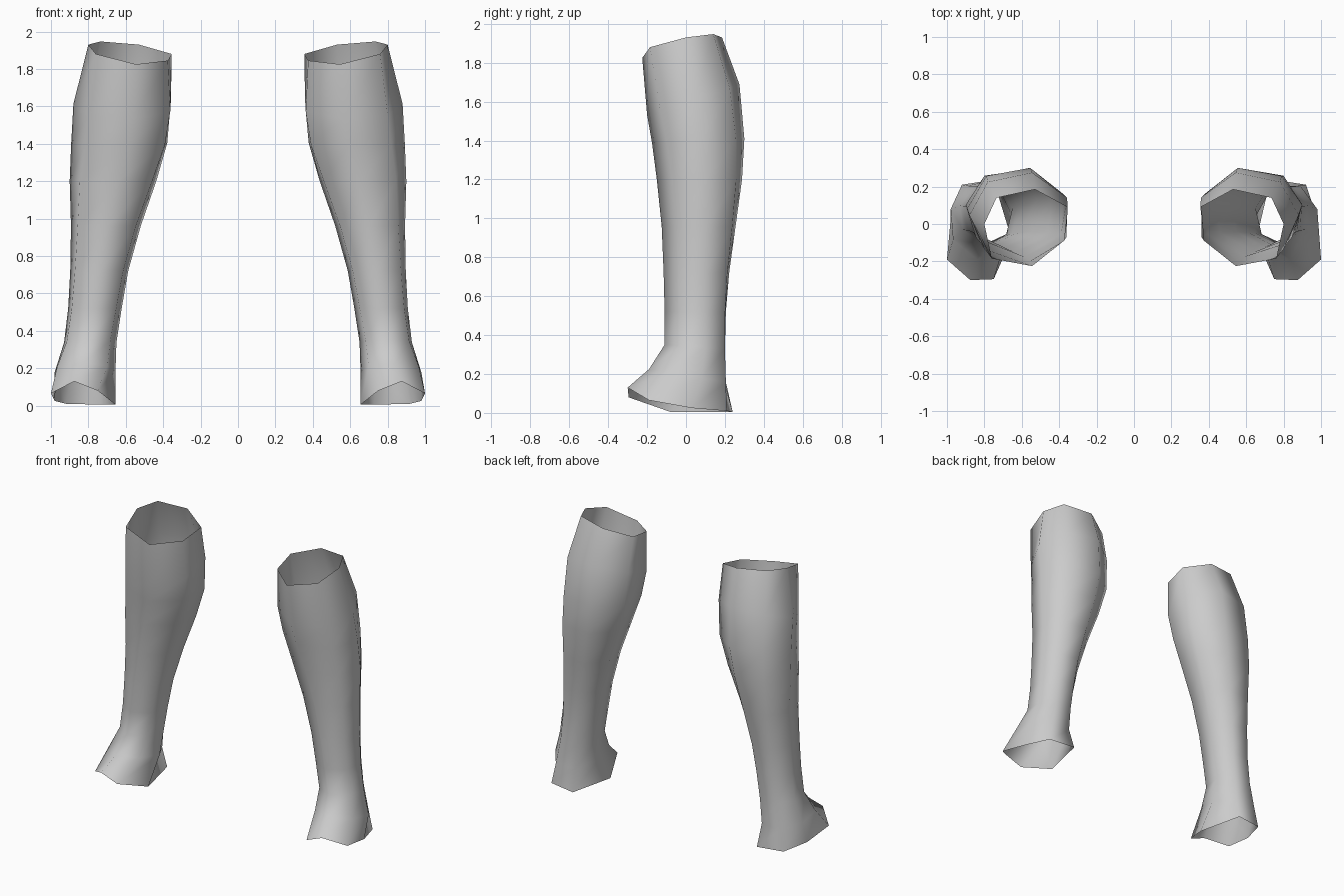
import bpy
import bmesh
import math

cube = bpy.data.objects.get("Cube")
if cube:
    bpy.data.objects.remove(cube, do_unlink=True)

grey = bpy.data.materials.new("plain grey")
grey.use_nodes = True
GREY = (0.6, 0.6, 0.6, 1)
grey.diffuse_color = GREY
grey.node_tree.nodes["Principled BSDF"].inputs["Base Color"].default_value = GREY

# Open rims, listed counter-clockwise from the front of the shin
FOOT_RIM = [(0.875, -0.30, 0.13), (1.0, -0.19, 0.065), (0.98, 0.03, 0.025),
            (0.92, 0.21, 0.01), (0.73, 0.24, 0.005), (0.655, -0.08, 0.005),
            (0.75, -0.295, 0.08)]
KNEE_RIM = [(0.545, -0.225, 1.825), (0.76, -0.185, 1.88), (0.80, 0.0, 1.93),
            (0.735, 0.14, 1.947), (0.53, 0.185, 1.93), (0.355, 0.09, 1.88),
            (0.375, -0.09, 1.845)]

# Rings between the rims: z, x min, x max, y min, y max, tilt, twist in degrees
RINGS = [
    (0.19, 0.655, 0.98, -0.19, 0.205, -0.035, 16),
    (0.34, 0.65, 0.93, -0.11, 0.20, -0.01, 14),
    (0.52, 0.622, 0.908, -0.11, 0.205, 0.0, 12),
    (0.72, 0.587, 0.897, -0.115, 0.222, 0.0, 10),
    (0.96, 0.52, 0.893, -0.125, 0.255, 0.0, 8),
    (1.20, 0.437, 0.90, -0.15, 0.288, 0.0, 5),
    (1.40, 0.378, 0.892, -0.175, 0.30, 0.01, 2),
    (1.61, 0.358, 0.88, -0.20, 0.275, 0.08, 0),
]
ANGLES = [-100, -45, 2, 50, 103, 155, 207]


def ring(z, x0, x1, y0, y1, tilt, twist):
    """Seven-sided ring stretched to fill its bounds, raised by tilt at the back."""
    pts = [(math.cos(math.radians(a + twist)), math.sin(math.radians(a + twist)))
           for a in ANGLES]
    us, vs = [p[0] for p in pts], [p[1] for p in pts]
    fit = lambda t, ts, a, b: a + (b - a) * (t - min(ts)) / (max(ts) - min(ts))
    return [(fit(u, us, x0, x1), fit(v, vs, y0, y1), z + tilt * v) for u, v in pts]


def build_leg(name, side):
    """Open tube from foot rim to knee rim; side is +1 (left) or -1 (right)."""
    loops = [FOOT_RIM] + [ring(*r) for r in RINGS] + [KNEE_RIM]
    bm = bmesh.new()
    rows = [[bm.verts.new((side * x, y, z)) for x, y, z in loop] for loop in loops]
    for low, high in zip(rows, rows[1:]):
        for i in range(7):
            j = (i + 1) % 7
            quad = [low[i], low[j], high[j], high[i]]
            bm.faces.new(quad if side > 0 else quad[::-1])
    for f in bm.faces:
        f.smooth = True
    mesh = bpy.data.meshes.new(name)
    bm.to_mesh(mesh)
    bm.free()
    mesh.materials.append(grey)
    bpy.context.collection.objects.link(bpy.data.objects.new(name, mesh))


build_leg("left_lower_leg", 1)
build_leg("right_lower_leg", -1)
